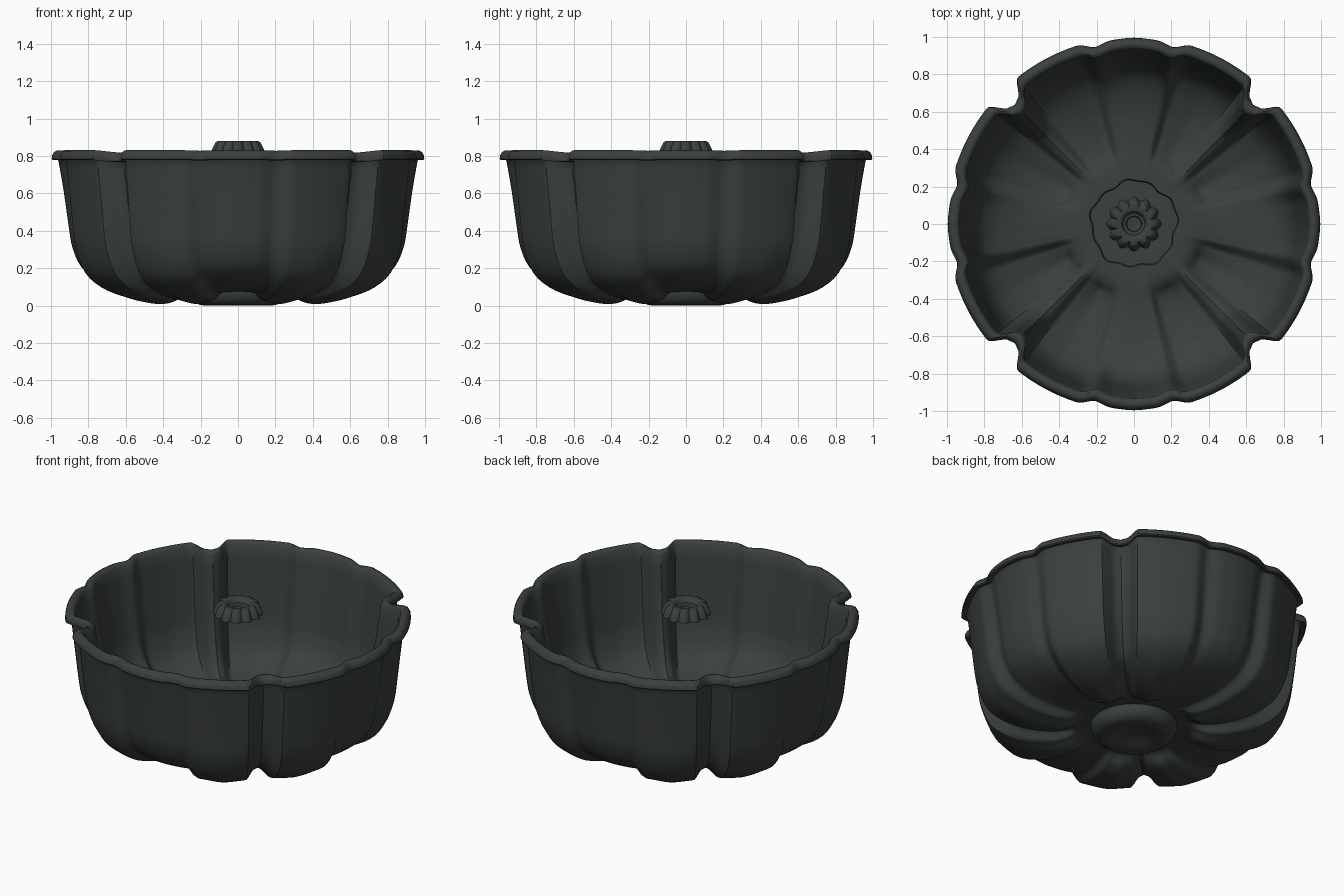
import bpy, bmesh, math
from mathutils import Vector

if "Cube" in bpy.data.objects:
    bpy.data.objects.remove(bpy.data.objects["Cube"])

metal = bpy.data.materials.new("dark_grey_metal")
metal.diffuse_color = (0.043, 0.051, 0.050, 1)
metal.use_nodes = True
metal.node_tree.nodes["Principled BSDF"].inputs["Base Color"].default_value = metal.diffuse_color


def lathe(name, rows_at, seg):
    """Revolve a profile that may change with the angle; zero radius ends are merged."""
    bm = bmesh.new()
    rings = []
    for i in range(seg):
        a = 2 * math.pi * i / seg
        rings.append([bm.verts.new((r * math.cos(a), r * math.sin(a), z)) for r, z in rows_at(a)])
    for i in range(seg):
        p, q = rings[i], rings[(i + 1) % seg]
        for j in range(len(p) - 1):
            bm.faces.new((p[j], q[j], q[j + 1], p[j + 1]))
    bmesh.ops.remove_doubles(bm, verts=bm.verts, dist=1e-5)
    bmesh.ops.recalc_face_normals(bm, faces=bm.faces)
    me = bpy.data.meshes.new(name)
    bm.to_mesh(me)
    bm.free()
    ob = bpy.data.objects.new(name, me)
    bpy.context.collection.objects.link(ob)
    me.materials.append(metal)
    bpy.ops.object.select_all(action='DESELECT')
    ob.select_set(True)
    bpy.context.view_layer.objects.active = ob
    bpy.ops.object.shade_smooth_by_angle(angle=math.radians(40))
    return ob


def V(*pts):
    return [Vector(p) for p in pts]


def mix(p, q, f):
    return [a.lerp(b, f(k) if callable(f) else f) for k, (a, b) in enumerate(zip(p, q))]


# Outer wall profiles (radius, height), from the floor centre to the rim
petal = V((.25, .08), (.33, .07), (.38, .025), (.46, .008), (.56, .018), (.66, .042),
          (.77, .09), (.86, .17), (.91, .3), (.925, .42), (.945, .6), (.965, .775))
narrow = V((.25, .08), (.33, .08), (.4, .075), (.48, .077), (.57, .085), (.66, .105),
           (.76, .145), (.84, .21), (.885, .31), (.905, .42), (.93, .6), (.96, .775))
dip = V((.25, .08), (.33, .08), (.4, .07), (.48, .07), (.57, .08), (.65, .1),
        (.74, .14), (.815, .21), (.86, .31), (.88, .42), (.905, .6), (.932, .772))
notch = V((.25, .08), (.33, .08), (.4, .08), (.48, .085), (.56, .095), (.63, .115),
          (.69, .15), (.74, .22), (.78, .31), (.81, .42), (.84, .6), (.865, .762))


def soften(k):
    return 0.45 * max(0, 1 - k / 9)


# Flute shapes by angle inside one mirrored eighth of the pan
keys = [(0, narrow), (7, mix(narrow, dip, .2)), (12.5, dip), (17.5, mix(petal, dip, soften)),
        (28, petal), (38.5, mix(petal, notch, soften)),
        (42.5, mix(petal, notch, .85)), (45, notch)]


def smooth(pts, n=3):
    """Catmull-Rom subdivision of a profile."""
    out = []
    for i in range(len(pts) - 1):
        a, b, c, d = pts[max(i - 1, 0)], pts[i], pts[i + 1], pts[min(i + 2, len(pts) - 1)]
        for s in range(n):
            t = s / n
            out.append(.5 * (2 * b + (c - a) * t + (2 * a - 5 * b + 4 * c - d) * t * t
                             + (3 * b - a - 3 * c + d) * t ** 3))
    return out + [pts[-1]]


def wall(a):
    d = math.degrees(a) % 90
    d = min(d, 90 - d)
    for (a0, p0), (a1, p1) in zip(keys, keys[1:]):
        if d <= a1 + 1e-6:
            t = (d - a0) / (a1 - a0)
            return smooth(mix(p0, p1, .4 * t + .6 * t * t * (3 - 2 * t)))


def pan_rows(a):
    outer = wall(a)
    top = outer[-1]
    # round foot with a dimple under the centre
    foot = [(0, .035), (.07, .03), (.11, .012), (.14, .003), (.175, .0), (.205, .004),
            (.235, .025), (.247, .055)]
    # rolled rim
    lip = [(top.x + dx, top.y + dz) for dx, dz in
           ((.006, .008), (.03, .004), (.036, .01), (.034, .028), (.022, .048),
            (.006, .056), (-.012, .053), (-.026, .038))]
    # inner wall, offset along the profile normal
    inner = []
    for k in range(len(outer) - 2, -1, -1):
        t = (outer[k + 1] - outer[max(k - 1, 0)]).normalized()
        inner.append(outer[k] + Vector((-t.y, t.x)) * .028)
    # ragged shallow recess in the middle of the floor
    w = .232 + .008 * math.sin(5 * a) + .006 * math.sin(11 * a + 1)
    centre = [(w, .108), (w - .006, .092), (0, .092)]
    return ([tuple(p) for p in foot] + [tuple(p) for p in outer] + lip
            + [tuple(p) for p in inner] + centre)


lathe("fluted_pan", pan_rows, 288)


# Small scalloped collar at the top of the centre
def collar_rows(a):
    s = abs(math.cos(6 * a)) - .6
    return [(0, .825), (.10, .815), (.138 + .022 * s, .812), (.136 + .022 * s, .822),
            (.112 + .02 * s, .874), (.104 + .015 * s, .879), (.074, .879), (.066, .874),
            (.058, .85), (.042, .846), (.038, .836), (.018, .834), (0, .834)]


lathe("centre_collar", collar_rows, 120)
